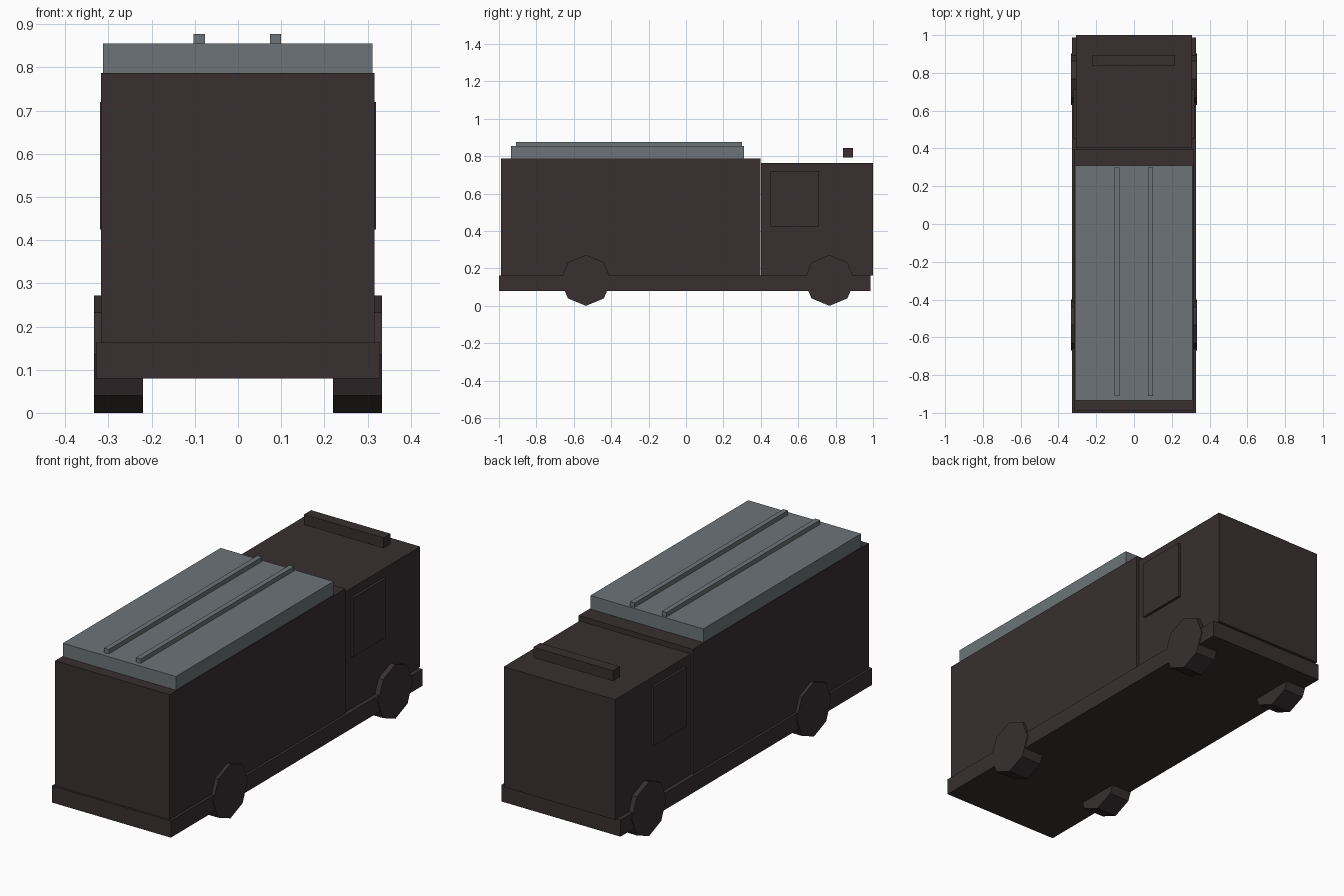
import bpy, math

cube = bpy.data.objects.get("Cube")
if cube:
    bpy.data.objects.remove(cube, do_unlink=True)


def material(name, rgb):
    m = bpy.data.materials.new(name)
    m.use_nodes = True
    m.diffuse_color = (*rgb, 1)
    m.node_tree.nodes["Principled BSDF"].inputs["Base Color"].default_value = (*rgb, 1)
    return m


dark = material("dark brown", (0.040, 0.028, 0.030))
grey = material("slate grey", (0.150, 0.175, 0.185))


def box(name, x, y, z, mat):
    """Box spanning the given (min, max) range on each axis."""
    spans = (x, y, z)
    bpy.ops.mesh.primitive_cube_add(size=1, location=[(a + b) / 2 for a, b in spans])
    ob = bpy.context.object
    ob.name = name
    ob.scale = [b - a for a, b in spans]
    bpy.ops.object.transform_apply(location=False, rotation=False, scale=True)
    ob.data.materials.append(mat)
    return ob


# Chassis, cargo body and cab
box("chassis", (-0.329, 0.329), (-1.0, 0.987), (0.08, 0.163), dark)
box("cargo_body", (-0.317, 0.316), (-0.99, 0.397), (0.163, 0.787), dark)
box("cab", (-0.308, 0.307), (0.402, 1.0), (0.163, 0.764), dark)

# Roof cover with two long rails
box("roof_cover", (-0.313, 0.311), (-0.935, 0.31), (0.787, 0.855), grey)
for side, x in (("right", -0.09), ("left", 0.087)):
    box(side + "_roof_rail", (x - 0.013, x + 0.013), (-0.91, 0.30), (0.85, 0.877), grey)

# Light bar above the cab
box("light_bar", (-0.222, 0.218), (0.839, 0.894), (0.793, 0.845), dark)

for side, s in (("right", -1), ("left", 1)):
    # Cab side windows
    box(side + "_window", sorted((s * 0.302, s * 0.32)), (0.452, 0.712), (0.425, 0.72), dark)
    # Eight-sided wheels, one corner pointing up
    for axle, y in (("rear", -0.535), ("front", 0.767)):
        bpy.ops.mesh.primitive_cylinder_add(
            vertices=8, radius=0.136, depth=0.113,
            location=(s * 0.2765, y, 0.136), rotation=(0, math.pi / 2, 0))
        wheel = bpy.context.object
        wheel.name = axle + "_" + side + "_wheel"
        wheel.data.materials.append(dark)
